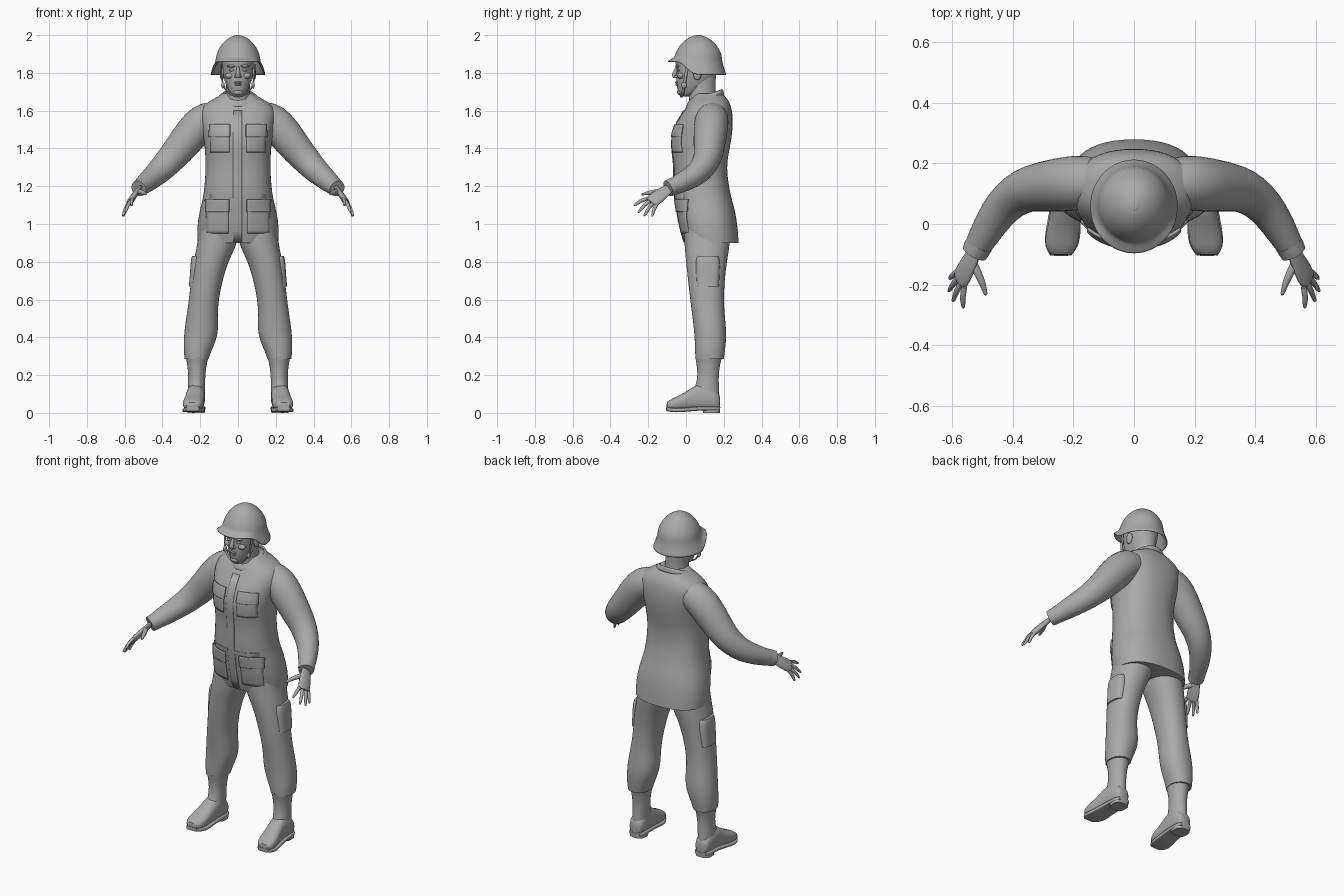
import bpy, bmesh, math
from mathutils import Vector

cube = bpy.data.objects.get("Cube")
if cube:
    bpy.data.objects.remove(cube)

grey = bpy.data.materials.new("plain grey")
grey.use_nodes = True
grey.diffuse_color = (0.4, 0.4, 0.4, 1)
grey.node_tree.nodes["Principled BSDF"].inputs["Base Color"].default_value = (0.4, 0.4, 0.4, 1)
X, Y, Z = Vector((1, 0, 0)), Vector((0, 1, 0)), Vector((0, 0, 1))
SIDES = (("left", 1), ("right", -1))


def ring(c, u, v, ru, rv, p=2, n=24):
    """Superellipse of points around c."""
    pts = []
    for i in range(n):
        a = 2 * math.pi * i / n
        cu, cv = math.cos(a), math.sin(a)
        pts.append(Vector(c) + u * math.copysign(abs(cu) ** (2 / p), cu) * ru
                   + v * math.copysign(abs(cv) ** (2 / p), cv) * rv)
    return pts


def loft(name, rings, caps=True, crease=1.0, subsurf=1, thick=0):
    """Skin a row of rings into one smooth part."""
    bm = bmesh.new()
    rows = [[bm.verts.new(p) for p in r] for r in rings]
    n = len(rows[0])
    for a, b in zip(rows, rows[1:]):
        for i in range(n):
            bm.faces.new((a[i], a[(i + 1) % n], b[(i + 1) % n], b[i]))
    if caps:
        layer = bm.edges.layers.float.new("crease_edge")
        for r in (rows[0], rows[-1]):
            for e in bm.faces.new(r).edges:
                e[layer] = crease
    bmesh.ops.recalc_face_normals(bm, faces=bm.faces)
    return finish(name, bm, subsurf, thick)


def finish(name, bm, subsurf=0, thick=0):
    mesh = bpy.data.meshes.new(name)
    bm.to_mesh(mesh)
    bm.free()
    mesh.materials.append(grey)
    obj = bpy.data.objects.new(name, mesh)
    bpy.context.collection.objects.link(obj)
    if thick:
        mod = obj.modifiers.new("thickness", "SOLIDIFY")
        mod.thickness = thick
    if subsurf:
        obj.modifiers.new("smooth", "SUBSURF").levels = subsurf
        obj.modifiers["smooth"].render_levels = subsurf
    bpy.ops.object.select_all(action="DESELECT")
    obj.select_set(True)
    bpy.context.view_layer.objects.active = obj
    bpy.ops.object.shade_smooth_by_angle(angle=math.radians(50))
    return obj


def upright(name, rows, p=2, **kw):
    """Rows of (z, x min, x max, y front, y back)."""
    return loft(name, [ring(((a + b) / 2, (f + k) / 2, z), X, Y, (b - a) / 2, (k - f) / 2, p)
                       for z, a, b, f, k in rows], **kw)


def tube(name, pts, side=Y, flat=1.0, n=16, crease=0.3):
    """Rows of (x, y, z, radius) swept along their own path."""
    pos = [Vector(p[:3]) for p in pts]
    rings = []
    for i, p in enumerate(pts):
        t = (pos[min(i + 1, len(pos) - 1)] - pos[max(i - 1, 0)]).normalized()
        u = (side - t * side.dot(t)).normalized()
        rings.append(ring(pos[i], u, t.cross(u), p[3], p[3] * flat, n=n))
    return loft(name, rings, crease=crease)


def blob(name, c, r):
    bm = bmesh.new()
    bmesh.ops.create_uvsphere(bm, u_segments=16, v_segments=10, radius=1)
    bmesh.ops.scale(bm, vec=r, verts=bm.verts)
    bmesh.ops.translate(bm, vec=c, verts=bm.verts)
    return finish(name, bm)


# Jacket
sym = lambda rows: [(z, -w, w, f, b) for z, w, f, b in rows]
jacket = upright("jacket", sym([
    (0.90, .215, -.01, .28), (0.98, .22, -.035, .275), (1.07, .205, -.05, .262), (1.13, .188, -.06, .243),
    (1.20, .178, -.068, .228), (1.30, .172, -.062, .215), (1.38, .175, -.075, .228), (1.45, .182, -.082, .242),
    (1.52, .195, -.062, .25), (1.58, .205, -.025, .248), (1.62, .195, .0, .24), (1.65, .155, .02, .228),
    (1.675, .105, .035, .21), (1.69, .085, .045, .19)]), p=2.35)

# Collar, tilted down to the front
tilt = Vector((0, 1, .3)).normalized()
loft("collar", [ring((0, .1, 1.652), X, tilt, .118, .108), ring((0, .105, 1.672), X, tilt, .105, .1),
                ring((0, .108, 1.69), X, tilt, .088, .092)], caps=False, thick=.012)


# Pockets, flaps and button strip laid on the jacket front
def patch(name, x0, x1, z0, z1, thick):
    bm = bmesh.new()
    nx, nz = 8, 12
    grid = [[bm.verts.new((x0 + (x1 - x0) * i / nx, -.5, z0 + (z1 - z0) * j / nz))
             for i in range(nx + 1)] for j in range(nz + 1)]
    for j in range(nz):
        for i in range(nx):
            bm.faces.new((grid[j][i], grid[j][i + 1], grid[j + 1][i + 1], grid[j + 1][i]))
    obj = finish(name, bm)
    wrap = obj.modifiers.new("lay on jacket", "SHRINKWRAP")
    wrap.target = jacket
    wrap.wrap_method = "PROJECT"
    wrap.use_project_y = True
    wrap.use_positive_direction = True
    solid = obj.modifiers.new("thickness", "SOLIDIFY")
    solid.thickness = thick
    solid.offset = 1


for side, s in SIDES:
    for part, a, b, low, mid, top in (("chest", .045, .145, 1.38, 1.46, 1.525),
                                      ("hip", .05, .165, .95, 1.065, 1.13)):
        x0, x1 = sorted((s * a, s * b))
        patch(f"{side}_{part}_pocket", x0, x1, low, top, .005)
        patch(f"{side}_{part}_flap", x0 - .004, x1 + .004, mid, top, .009)
patch("button_strip", -.025, .02, .905, 1.6, .004)
patch("waist_band", -.15, .15, 1.135, 1.16, .003)

# Neck and head
upright("neck", sym([(1.6, .075, .02, .17), (1.67, .065, .015, .16), (1.72, .062, .01, .155),
                     (1.8, .065, .01, .16)]))
upright("head", sym([(1.675, .025, -.03, .02), (1.69, .042, -.04, .06), (1.715, .056, -.047, .1),
                     (1.74, .066, -.05, .13), (1.77, .075, -.051, .15), (1.80, .08, -.05, .16),
                     (1.825, .082, -.05, .165), (1.845, .084, -.058, .167), (1.9, .085, -.056, .168)]),
        p=2.2, crease=.3)
tube("nose", [(0, -.045, 1.835, .008), (0, -.056, 1.81, .01), (0, -.064, 1.79, .014), (0, -.056, 1.776, .013)],
     side=X, n=12)
blob("upper_lip", (0, -.05, 1.749), (.023, .009, .005))
blob("lower_lip", (0, -.048, 1.738), (.02, .009, .006))
blob("chin", (0, -.034, 1.697), (.025, .014, .014))
for side, s in SIDES:
    blob(f"{side}_nostril", (s * .012, -.052, 1.781), (.008, .01, .007))
    blob(f"{side}_eye", (s * .033, -.04, 1.815), (.016, .009, .007))
    blob(f"{side}_brow", (s * .035, -.046, 1.836), (.024, .011, .007))
    blob(f"{side}_cheek", (s * .045, -.028, 1.785), (.024, .018, .016))
    blob(f"{side}_ear", (s * .084, .06, 1.795), (.012, .022, .034))
    # Chin strap with its buckle
    tube(f"{side}_chin_strap", [(s * .09, .01, 1.85, .009), (s * .088, -.005, 1.77, .009),
                                (s * .073, -.012, 1.715, .009), (s * .04, -.02, 1.682, .009),
                                (0, -.025, 1.672, .009)], flat=.5, n=8)
    blob(f"{side}_strap_buckle", (s * .08, -.01, 1.735), (.009, .014, .018))

# Helmet: dome, then a flare with the brim raised at the front
rings = [ring((0, .065, z), X, Y, r, r * 1.08, n=32) for z, r in
         ((2.0, .012), (1.993, .035), (1.975, .065), (1.945, .092), (1.91, .11), (1.89, .116))]
for s in (.25, .5, .75, 1):
    row = ring((0, .065 - .007 * s, 0), X, Y, .116 + .032 * s ** 1.6, .125 + .033 * s ** 1.6, n=32)
    for p in row:
        front = min(1, max(0, (.05 - p.y) / .09))
        rim = 1.79 + .072 * front * front * (3 - 2 * front)
        p.z = 1.89 + (rim - 1.89) * s
    rings.append(row)
helmet = loft("helmet", rings, caps=False, thick=.008)
blob("helmet_crown", (0, .065, 1.993), (.025, .027, .007))

for side, s in SIDES:
    # Sleeve, cuff
    tube(f"{side}_sleeve", [(s * x, y, z, r) for x, y, z, r in (
        (.1, .14, 1.57, .075), (.16, .138, 1.56, .09), (.21, .133, 1.525, .094), (.28, .125, 1.435, .087),
        (.32, .12, 1.385, .081), (.36, .112, 1.34, .075), (.41, .08, 1.285, .067), (.45, .035, 1.25, .06),
        (.49, -.03, 1.215, .052), (.522, -.088, 1.19, .042))], flat=1.04, crease=.8)
    tube(f"{side}_cuff", [(s * .508, -.064, 1.201, .048), (s * .526, -.096, 1.187, .045)], crease=.9)

    # Hand: palm, fingers, thumb
    wide = Vector((s * .045, .1, -.06)).normalized()
    tube(f"{side}_palm", [(s * .518, -.08, 1.193, .03), (s * .535, -.113, 1.172, .033),
                          (s * .552, -.145, 1.147, .041), (s * .57, -.18, 1.12, .041),
                          (s * .575, -.188, 1.113, .034)], side=wide, flat=.42)
    knuckle = Vector((s * .569, -.178, 1.121))
    tips = (("index", -.031, (.563, -.277, 1.098)), ("middle", -.01, (.597, -.255, 1.06)),
            ("ring", .011, (.611, -.222, 1.042)), ("little", .03, (.608, -.18, 1.04)))
    for name, off, tip in tips:
        base, end = knuckle + wide * off, Vector((s * tip[0], tip[1], tip[2]))
        bend = base.lerp(end, .5) + Vector((s * .005, -.004, .004))
        tube(f"{side}_{name}_finger", [(*base, .0115), (*bend, .0105), (*base.lerp(end, .85), .0085),
                                       (*end, .005)], n=8)
    tube(f"{side}_thumb", [(s * .533, -.125, 1.172, .017), (s * .512, -.165, 1.17, .0145),
                           (s * .497, -.2, 1.165, .012), (s * .487, -.236, 1.156, .006)], n=8)

    # Trouser leg, with a pocket on the thigh
    sx = lambda rows: [(z, *sorted((s * a, s * b)), f, k) for z, a, b, f, k in rows]
    upright(f"{side}_trouser_leg", sx([
        (1.0, .0, .2, -.01, .23), (.93, -.003, .21, -.01, .235), (.87, .015, .222, -.008, .23),
        (.8, .052, .235, .0, .217), (.7, .082, .25, .01, .205), (.6, .102, .26, .022, .2),
        (.52, .108, .272, .032, .205), (.44, .102, .284, .042, .214), (.38, .117, .288, .046, .213),
        (.33, .14, .288, .047, .207), (.285, .155, .283, .05, .2)]), p=2.2)
    upright(f"{side}_thigh_pocket", sx([(.83, .17, .243, .06, .17), (.815, .17, .25, .05, .18),
                                        (.74, .17, .254, .05, .18), (.67, .18, .26, .055, .175)]), p=3)

    # Boot: shaft, foot, sole, heel
    upright(f"{side}_boot_shaft", sx([(.295, .155, .278, .048, .192), (.27, .163, .271, .054, .183),
                                      (.2, .174, .262, .063, .172), (.14, .174, .266, .05, .175),
                                      (.07, .175, .268, .02, .178)]))
    loft(f"{side}_foot", [ring((s * x, y, (lo + hi) / 2), X, Z, w, (hi - lo) / 2, 2.5) for x, y, w, lo, hi in (
        (.222, .18, .03, .02, .09), (.222, .165, .046, .015, .12), (.223, .1, .05, .012, .16),
        (.225, .05, .049, .015, .148), (.231, .0, .052, .012, .112), (.236, -.045, .057, .012, .088),
        (.24, -.08, .052, .015, .073), (.241, -.103, .033, .022, .055))], crease=.3)
    loft(f"{side}_sole", [ring((s * x, y, z), X, Z, w, .011, 5) for x, y, w, z in (
        (.222, .18, .035, .024), (.222, .16, .05, .024), (.223, .1, .052, .024), (.227, .04, .051, .022),
        (.234, -.03, .06, .013), (.239, -.075, .056, .015), (.241, -.105, .034, .021))], crease=.6)
    upright(f"{side}_heel", sx([(0, .176, .268, .09, .18), (.03, .174, .27, .085, .182)]), p=3)
